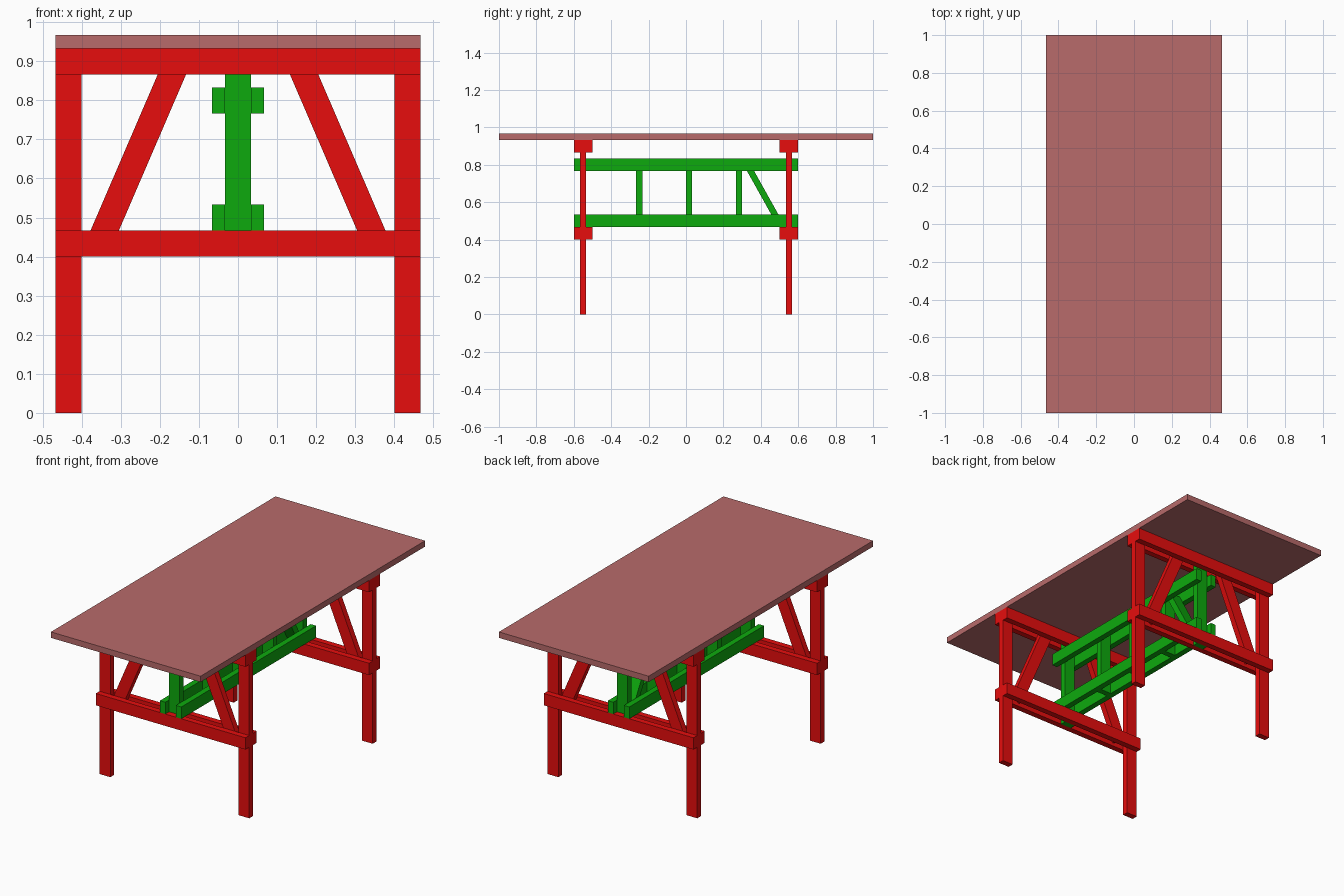
import bpy, math
from mathutils import Vector

if "Cube" in bpy.data.objects:
    bpy.data.objects.remove(bpy.data.objects["Cube"])

U = 1 / 30  # plank thickness; planks are 2U wide


def material(name, rgb):
    m = bpy.data.materials.new(name)
    m.diffuse_color = (*rgb, 1)
    m.use_nodes = True
    m.node_tree.nodes["Principled BSDF"].inputs["Base Color"].default_value = m.diffuse_color
    return m


RED = material("red_wood", (0.8, 0.004, 0.004))
GREEN = material("green_wood", (0.004, 0.4, 0.004))
TOP = material("top_wood", (0.48, 0.145, 0.145))


def box(name, lo, hi, mat):
    lo, hi = Vector(lo), Vector(hi)
    bpy.ops.mesh.primitive_cube_add(size=1, location=(lo + hi) / 2)
    o = bpy.context.object
    o.name = name
    o.scale = hi - lo
    bpy.ops.object.transform_apply(location=False, rotation=False, scale=True)
    o.data.materials.append(mat)
    return o


def strut(name, a, b, sx, sy, mat):
    """Square-ended plank running from a to b."""
    a, b = Vector(a), Vector(b)
    d = b - a
    h = d.length / 2
    o = box(name, (-sx / 2, -sy / 2, -h), (sx / 2, sy / 2, h), mat)
    o.location = (a + b) / 2
    o.rotation_euler = (-math.atan2(d.y, d.z), math.atan2(d.x, d.z), 0)
    return o


# Table top
box("table_top", (-14 * U, -1, 28 * U), (14 * U, 1, 29 * U), TOP)

# Two trestles: legs, paired cross beams, slanted braces, centre post
for end, s in (("front", -1), ("back", 1)):
    y = s * 0.55
    for side, k in (("left", -1), ("right", 1)):
        x = k * 13 * U
        box(f"{end}_{side}_leg", (x - U, y - U / 2, 0), (x + U, y + U / 2, 28 * U), RED)
        strut(f"{end}_{side}_brace", (k * 0.357, y, 0.43), (k * 0.153, y, 0.904),
              2 * U, U, RED)
    for level, z in (("lower", 12 * U), ("upper", 26 * U)):
        for face, f in (("outer", 1), ("inner", -1)):
            yb = y + s * f * U
            box(f"{end}_{level}_{face}_beam", (-14 * U, yb - U / 2, z),
                (14 * U, yb + U / 2, z + 2 * U), RED)
    box(f"{end}_centre_post", (-U, y - U / 2, 12 * U), (U, y + U / 2, 28 * U), GREEN)

# Paired long rails
for level, z in (("lower", 14 * U), ("upper", 23 * U)):
    for side, k in (("left", -1), ("right", 1)):
        x = k * 1.5 * U
        box(f"{level}_{side}_rail", (x - U / 2, -0.6, z), (x + U / 2, 0.6, z + 2 * U), GREEN)

# Spacer posts and single diagonal between the rails
for i, y in enumerate((-8 * U, 0, 8 * U)):
    box(f"spacer_post_{i + 1}", (-U, y, 14 * U), (U, y + U, 25 * U), GREEN)
strut("rail_diagonal", (0, 0.497, 0.495), (0, 0.326, 0.801), 2 * U, U, GREEN)
